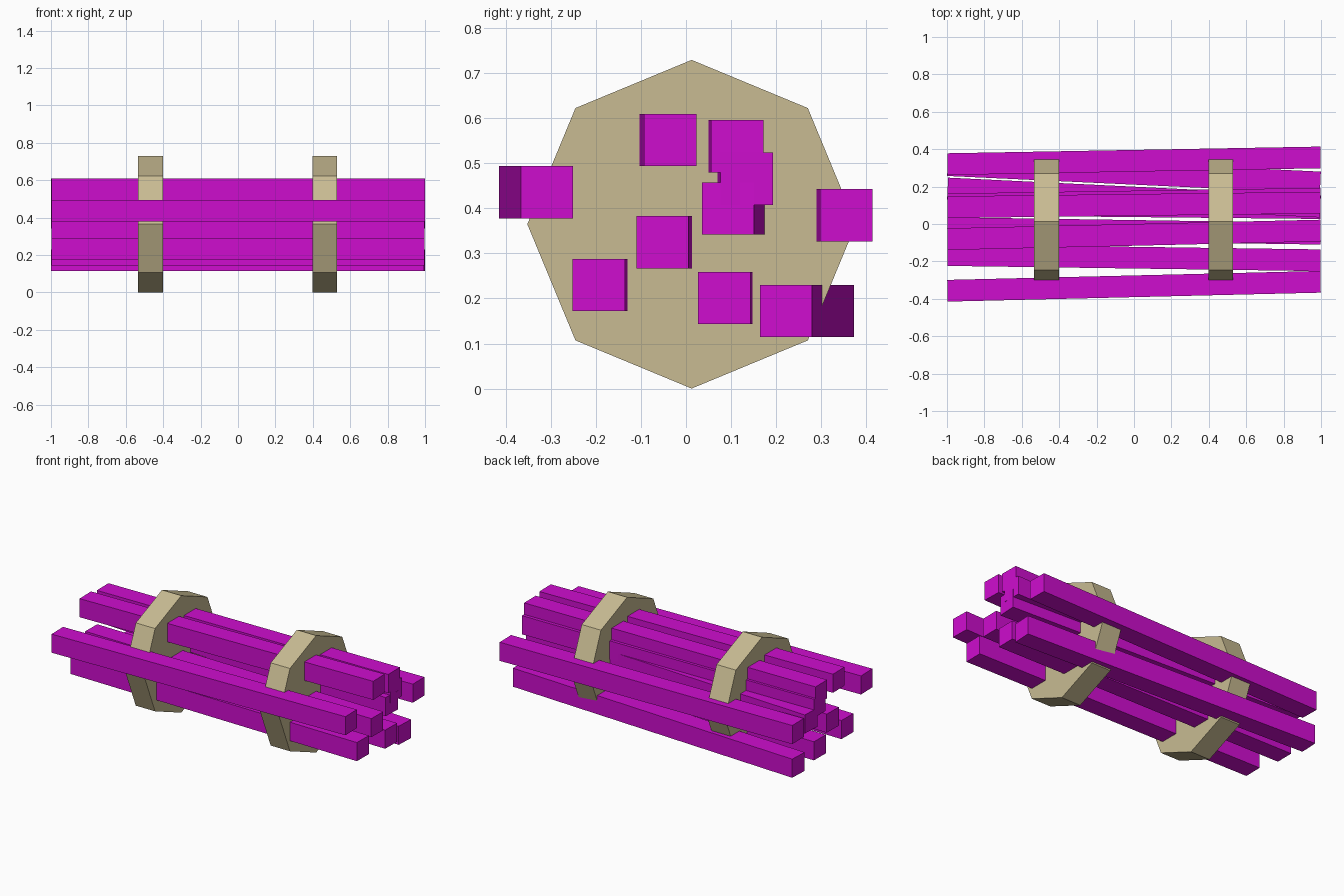
import bpy
from math import atan2, pi
from mathutils import Matrix

default = bpy.data.objects.get("Cube")
if default:
    bpy.data.objects.remove(default)


def material(name, rgb):
    mat = bpy.data.materials.new(name)
    mat.use_nodes = True
    color = (*rgb, 1)
    mat.diffuse_color = color
    mat.node_tree.nodes["Principled BSDF"].inputs["Base Color"].default_value = color
    return mat


magenta = material("magenta", (0.62, 0.004, 0.62))
tan = material("tan", (0.58, 0.5, 0.29))

BEAM_LENGTH = 1.995
BEAM_SIDE = 0.116


def beam(name, y_left, y_right, z):
    """Square beam lying along x, yawed so its ends sit at the given y values."""
    bpy.ops.mesh.primitive_cube_add(size=1, location=(0, (y_left + y_right) / 2, z))
    obj = bpy.context.object
    obj.name = name
    obj.data.transform(Matrix.Diagonal((BEAM_LENGTH, BEAM_SIDE, BEAM_SIDE, 1)))
    obj.rotation_euler.z = atan2(y_left - y_right, 2)
    obj.data.materials.append(magenta)


def band(name, x):
    """Eight-sided solid disc standing across the bundle, corner up."""
    bpy.ops.mesh.primitive_cylinder_add(vertices=8, radius=0.365, depth=0.133,
                                        location=(x, 0.0125, 0.365),
                                        rotation=(0, pi / 2, 0))
    obj = bpy.context.object
    obj.name = name
    obj.data.materials.append(tan)


# Loose bundle of beams: y at the left end, y at the right end, centre height
BEAMS = {
    "top_front_beam": (-0.035, -0.081, 0.552),
    "top_back_beam": (0.114, 0.090, 0.538),
    "upper_back_beam": (0.135, 0.105, 0.466),
    "middle_back_beam": (0.093, 0.190, 0.400),
    "middle_beam": (-0.052, -0.022, 0.325),
    "low_front_beam": (-0.194, -0.166, 0.230),
    "low_middle_beam": (0.085, 0.105, 0.201),
    "low_back_beam": (0.222, 0.315, 0.172),
    "outer_back_beam": (0.356, 0.320, 0.385),
    "outer_front_beam": (-0.309, -0.357, 0.436),
}
for name, ends in BEAMS.items():
    beam(name, *ends)

# Pair of bands around the bundle
band("right_band", -0.467)
band("left_band", 0.464)
